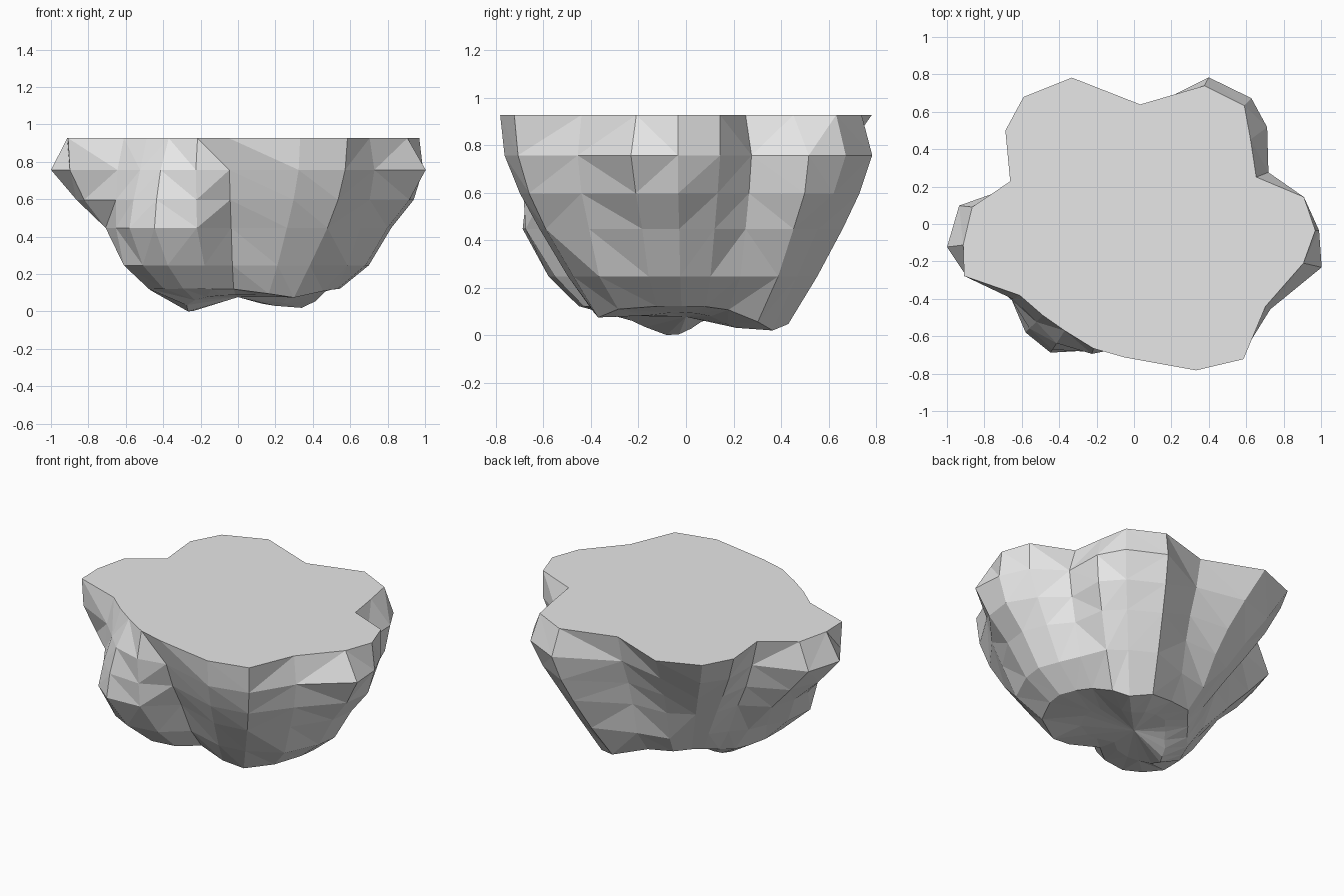
import bpy, bmesh, math

if "Cube" in bpy.data.objects:
    bpy.data.objects.remove(bpy.data.objects["Cube"])

# Spoke angles: ridges and valleys of the lobes
ANGLES = [-13, -2, 9, 21, 36, 47, 63, 87, 113, 131, 144, 161,
          174, 187, 197, 212, 225, 237, 252, 266, 293, 309, 328]

# Radius along each spoke, per height
RINGS = {
    0.93: [.93, .97, .92, .70, .77, .865, .83, .64, .85, .90, .85, .70,
           .87, .92, .95, .72, .69, .68, .70, .715, .85, .93, .83],
    0.76: [1.03, .99, .92, .77, .88, .92, .88, .60, .72, .78, .76, .65,
           .94, 1.007, .94, .76, .74, .76, .73, .66, .83, .91, .86],
    0.60: [.94, .94, .85, .74, .85, .85, .82, .54, .61, .65, .65, .59,
           .80, .87, .86, .77, .79, .80, .72, .60, .76, .85, .83],
    0.45: [.82, .82, .77, .70, .77, .76, .74, .50, .53, .54, .54, .51,
           .66, .71, .74, .77, .82, .82, .71, .52, .67, .76, .77],
    0.25: [.70, .70, .66, .64, .66, .64, .62, .46, .45, .40, .40, .42,
           .48, .53, .62, .72, .72, .69, .58, .43, .54, .61, .69],
}

# Knobs under the rock: x, y, drop
KNOBS = [(-.24, -.07, .10), (.24, .32, .11), (.40, .36, .04), (.28, -.34, .05)]


def underside(x, y, base):
    drop = sum(h * math.exp(-((x - a) ** 2 + (y - b) ** 2) / .025) for a, b, h in KNOBS)
    return max(0, base - drop)


bm = bmesh.new()
rings = []


def add_ring(radii, height):
    ring = []
    for a, r in zip(ANGLES, radii):
        x, y = r * math.cos(math.radians(a)), r * math.sin(math.radians(a))
        ring.append(bm.verts.new((x, y, height(x, y))))
    rings.append(ring)


# Lobed side wall
for z, radii in RINGS.items():
    add_ring(radii, lambda x, y: z)
# Knobbly underside
for k, base in ((.78, .125), (.45, .10)):
    add_ring([r * k for r in RINGS[.25]], lambda x, y: underside(x, y, base))

n = len(ANGLES)
sides = []
for hi, lo in zip(rings, rings[1:]):
    for i in range(n):
        j = (i + 1) % n
        sides.append(bm.faces.new((hi[i], lo[i], lo[j], hi[j])))
tip = bm.verts.new((0, 0, .08))
for i in range(n):
    bm.faces.new((rings[-1][i], tip, rings[-1][(i + 1) % n]))
bmesh.ops.triangulate(bm, faces=sides, quad_method='SHORT_EDGE')

# Flat top
bm.faces.new(rings[0])
bmesh.ops.recalc_face_normals(bm, faces=bm.faces)

mesh = bpy.data.meshes.new("rock")
bm.to_mesh(mesh)
bm.free()
rock = bpy.data.objects.new("rock", mesh)
bpy.context.collection.objects.link(rock)

stone = bpy.data.materials.new("light grey stone")
stone.diffuse_color = (.8, .8, .8, 1)
stone.use_nodes = True
stone.node_tree.nodes["Principled BSDF"].inputs["Base Color"].default_value = stone.diffuse_color
mesh.materials.append(stone)

# Rest on the ground
low = min(v.co.z for v in mesh.vertices)
for v in mesh.vertices:
    v.co.z -= low
